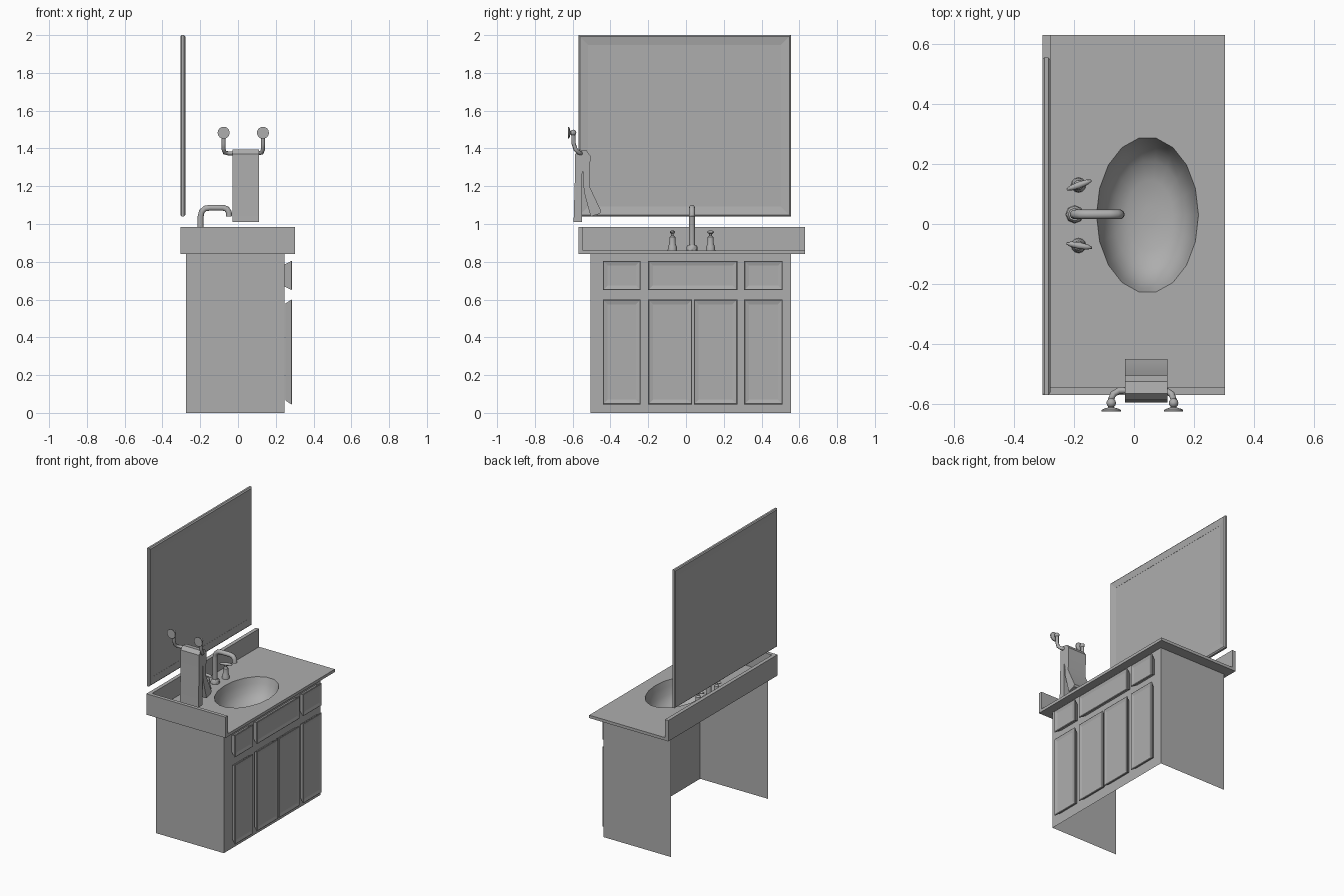
import bpy, bmesh, math
from mathutils import Matrix, Vector

if "Cube" in bpy.data.objects:
    bpy.data.objects.remove(bpy.data.objects["Cube"])

grey = bpy.data.materials.new("plain_grey")
grey.diffuse_color = (0.42, 0.42, 0.42, 1)
grey.use_nodes = True
grey.node_tree.nodes["Principled BSDF"].inputs["Base Color"].default_value = grey.diffuse_color


def finish(name, bm, smooth=None, recalc=True):
    if recalc:
        bmesh.ops.recalc_face_normals(bm, faces=bm.faces)
    me = bpy.data.meshes.new(name)
    bm.to_mesh(me)
    bm.free()
    me.materials.append(grey)
    ob = bpy.data.objects.new(name, me)
    bpy.context.collection.objects.link(ob)
    if smooth:
        bpy.ops.object.select_all(action='DESELECT')
        ob.select_set(True)
        bpy.context.view_layer.objects.active = ob
        bpy.ops.object.shade_smooth_by_angle(angle=math.radians(smooth))
    return ob


def box(name, lo, hi):
    bm = bmesh.new()
    bmesh.ops.create_cube(bm, size=1)
    for v in bm.verts:
        v.co = Vector([(a + b) / 2 + c * (b - a) for a, b, c in zip(lo, hi, v.co)])
    return finish(name, bm)


def loft(name, rings, smooth=None, caps=True, closed=False):
    """Skin a list of equal-length point rings."""
    bm = bmesh.new()
    vs = [[bm.verts.new(p) for p in r] for r in rings]
    n = len(vs[0])
    pairs = list(zip(vs, vs[1:])) + ([(vs[-1], vs[0])] if closed else [])
    for a, b in pairs:
        for i in range(n):
            j = (i + 1) % n
            bm.faces.new((a[i], a[j], b[j], b[i]))
    if caps and not closed:
        bm.faces.new(vs[0])
        bm.faces.new(vs[-1])
    return finish(name, bm, smooth)


def rect(x, y0, y1, z0, z1, inset=0):
    i = inset
    return [(x, y0 + i, z0 + i), (x, y1 - i, z0 + i), (x, y1 - i, z1 - i), (x, y0 + i, z1 - i)]


def lathe(name, origin, profile, axis=(0, 0, 1), sides=12):
    """Profile of (radius, height) turned about an axis."""
    q = Vector((0, 0, 1)).rotation_difference(Vector(axis))
    rings = [[Vector(origin) + q @ Vector((r * math.cos(2 * math.pi * k / sides),
                                           r * math.sin(2 * math.pi * k / sides), h))
              for k in range(sides)] for r, h in profile]
    return loft(name, rings, 40)


def tube(name, pts, radius, sides=10):
    """Round tube along a path."""
    pts = [Vector(p) for p in pts]
    rings, prev = [], None
    for i, p in enumerate(pts):
        t = (pts[min(i + 1, len(pts) - 1)] - pts[max(i - 1, 0)]).normalized()
        if prev is None:
            u = t.orthogonal().normalized()
        else:
            u = (prev - t * prev.dot(t)).normalized()
        prev, w = u, t.cross(u)
        rings.append([p + radius * (u * math.cos(2 * math.pi * k / sides) +
                                    w * math.sin(2 * math.pi * k / sides)) for k in range(sides)])
    return loft(name, rings, 50)


# Cabinet: thin sheets, open at the back, top and bottom
bm = bmesh.new()
plan = [(-0.275, -0.505), (0.245, -0.505), (0.245, 0.555), (-0.275, 0.555)]
low = [bm.verts.new((x, y, 0)) for x, y in plan]
top = [bm.verts.new((x, y, 0.84)) for x, y in plan]
for i in range(3):
    bm.faces.new((low[i], low[i + 1], top[i + 1], top[i]))
finish("cabinet", bm, recalc=False)


# Doors and drawer fronts: flared blocks with a shallow recessed field
def panel(name, y0, y1, z0, z1, back):
    loft(name, [rect(back, y0, y1, z0, z1, 0.02), rect(0.283, y0, y1, z0, z1),
                rect(0.286, y0, y1, z0, z1, 0.004), rect(0.281, y0, y1, z0, z1, 0.025)])


for i, (a, b) in enumerate([(-0.44, -0.24), (-0.2, 0.033), (0.042, 0.272), (0.308, 0.512)]):
    panel(f"door_{i + 1}", a, b, 0.045, 0.6, 0.252)
for i, (a, b) in enumerate([(-0.44, -0.24), (-0.2, 0.272), (0.308, 0.512)]):
    panel(f"drawer_front_{i + 1}", a, b, 0.65, 0.805, 0.246)

# Counter slab with an oval opening
CX, CY, RX, RY, N = 0.045, 0.03, 0.17, 0.26, 18


def oval(f, z, fx=0):
    return [(CX + fx + RX * f * math.cos(2 * math.pi * k / N),
             CY + RY * f * math.sin(2 * math.pi * k / N), z) for k in range(N)]


bm = bmesh.new()
edges = []
for loop in (oval(1, 0.86), [(-0.3, -0.56, 0.86), (0.303, -0.56, 0.86),
                             (0.303, 0.63, 0.86), (-0.3, 0.63, 0.86)]):
    vs = [bm.verts.new(p) for p in loop]
    edges += [bm.edges.new((vs[i], vs[(i + 1) % len(vs)])) for i in range(len(vs))]
bmesh.ops.triangle_fill(bm, edges=edges, use_beauty=True, normal=(0, 0, 1))
for f in bm.faces:
    f.normal_update()
    if f.normal.z < 0:
        f.normal_flip()
counter = finish("counter_slab", bm, recalc=False)
mod = counter.modifiers.new("thickness", 'SOLIDIFY')
mod.thickness, mod.offset = 0.02, -1

box("back_splash", (-0.305, -0.57, 0.84), (-0.279, 0.63, 0.985))
box("side_splash", (-0.279, -0.57, 0.84), (0.303, -0.545, 0.985))

# Basin
bm = bmesh.new()
rings = [[bm.verts.new(p) for p in oval(f, z, s)] for f, z, s in
         [(1, 0.86, 0), (0.95, 0.82, 0), (0.86, 0.77, 0.003), (0.7, 0.73, 0.006),
          (0.45, 0.705, 0.008), (0.12, 0.7, 0.008)]]
for a, b in zip(rings, rings[1:]):
    for i in range(N):
        j = (i + 1) % N
        bm.faces.new((a[j], a[i], b[i], b[j]))
bm.faces.new(rings[-1])
for f in bm.faces:
    f.normal_update()
    if f.normal.dot(Vector((CX, CY, 1.0)) - f.calc_center_median()) < 0:
        f.normal_flip()
finish("basin", bm, 60, recalc=False)

# Mirror: bevelled frame with a pane set into it
M = (-0.57, 0.555, 1.04, 2.0)
loft("mirror_frame", [rect(-0.305, *M, 0.006), rect(-0.299, *M), rect(-0.286, *M),
                      rect(-0.279, *M, 0.008), rect(-0.286, *M, 0.052),
                      rect(-0.3, *M, 0.052)], closed=True)
box("mirror_pane", (-0.3, M[0] + 0.05, M[2] + 0.05), (-0.287, M[1] - 0.05, M[3] - 0.05))

# Faucet spout
FY = 0.032
lathe("spout_base", (-0.198, FY, 0.86), [(0.03, 0), (0.028, 0.02), (0.021, 0.03)], sides=8)
tube("spout", [(-0.198, FY, 0.87), (-0.198, FY, 1.04), (-0.192, FY, 1.065), (-0.175, FY, 1.082),
               (-0.15, FY, 1.086), (-0.08, FY, 1.086), (-0.06, FY, 1.08), (-0.049, FY, 1.064),
               (-0.047, FY, 1.04)], 0.016)

# Tap handles
for side, y, turn in (("left", -0.072, -10), ("right", 0.13, 20)):
    lathe(f"{side}_tap_base", (-0.185, y, 0.86),
          [(0.025, 0), (0.023, 0.02), (0.017, 0.035), (0.016, 0.07), (0.007, 0.078), (0.007, 0.09)])
    bm = bmesh.new()
    bmesh.ops.create_uvsphere(bm, u_segments=10, v_segments=6, radius=1,
                              matrix=Matrix.Translation((-0.183, y, 0.957)) @
                              Matrix.Rotation(math.radians(turn), 4, 'Z') @
                              Matrix.Diagonal((0.046, 0.011, 0.01, 1)))
    finish(f"{side}_tap_lever", bm, 50)

# Towel holder: wall discs, curved arms and a bar
for side, s in (("left", -1), ("right", 1)):
    x = 0.028 + s * 0.104
    lathe(f"{side}_wall_disc", (x, -0.626, 1.483), [(0.032, 0), (0.032, 0.006), (0.024, 0.01),
                                                    (0.01, 0.014), (0.01, 0.03)], (0, 1, 0), 14)
    bm = bmesh.new()
    bmesh.ops.create_uvsphere(bm, u_segments=12, v_segments=8, radius=0.016,
                              matrix=Matrix.Translation((x, -0.597, 1.483)))
    finish(f"{side}_arm_knuckle", bm, 60)
    tube(f"{side}_arm", [(x, -0.597, 1.483), (x, -0.595, 1.425), (x, -0.585, 1.395),
                         (x - s * 0.006, -0.568, 1.378), (x - s * 0.025, -0.556, 1.374),
                         (x - s * 0.05, -0.555, 1.374)], 0.011, 8)
tube("towel_bar", [(-0.04, -0.555, 1.374), (0.1, -0.555, 1.374)], 0.01, 8)

# Towel: folded profile drawn in y and z, widened along x
fold = [(-0.595, 1.01), (-0.588, 1.25), (-0.587, 1.37), (-0.565, 1.394), (-0.525, 1.388),
        (-0.506, 1.36), (-0.511, 1.2), (-0.45, 1.07), (-0.455, 1.055), (-0.505, 1.04),
        (-0.54, 1.17), (-0.548, 1.3), (-0.552, 1.2), (-0.55, 1.01)]
loft("towel", [[(x, y, z) for y, z in fold] for x in (-0.03, 0.112)], 35)
